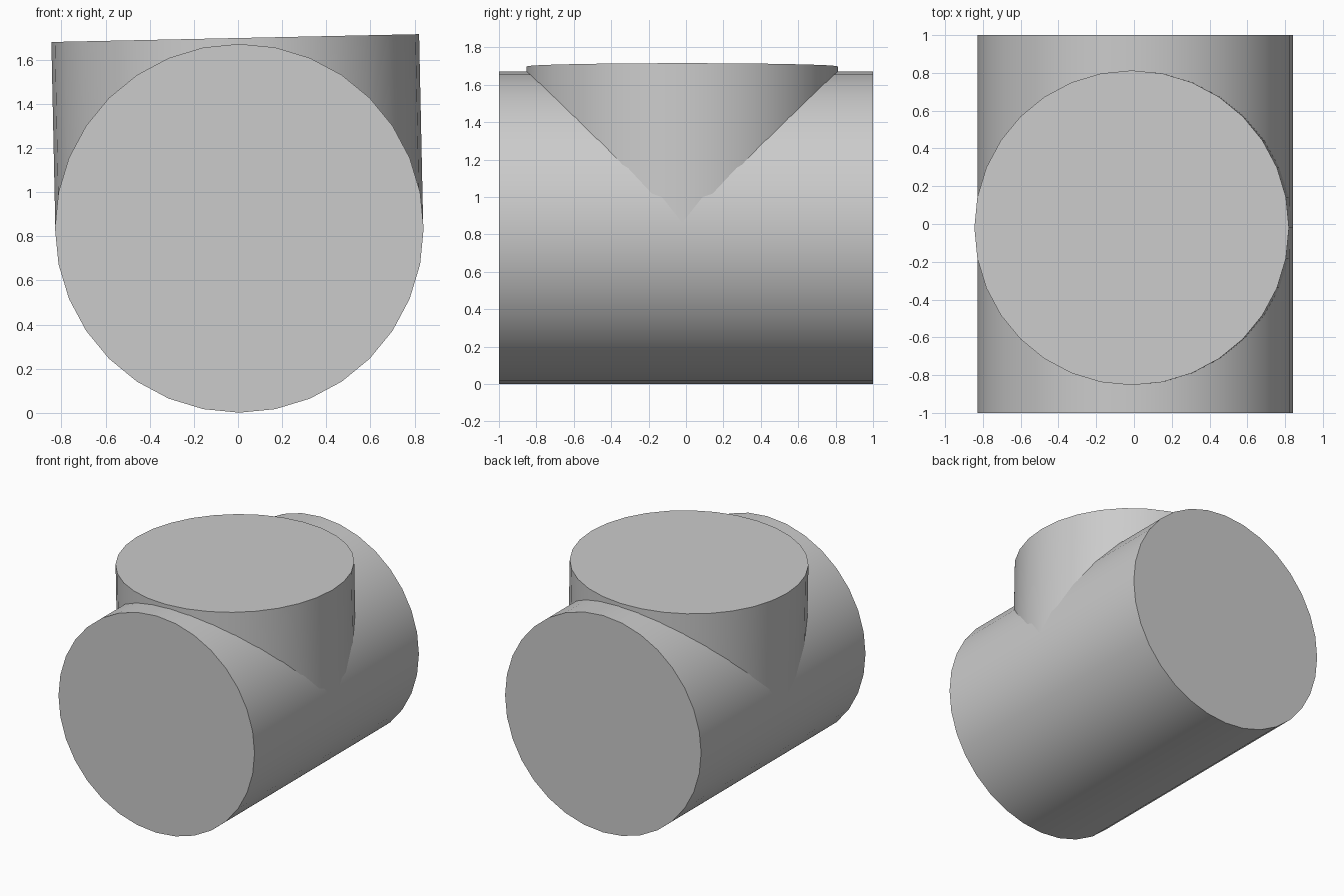
import bpy
import math
from mathutils import Matrix, Vector

cube = bpy.data.objects.get("Cube")
if cube:
    bpy.data.objects.remove(cube, do_unlink=True)

SIDES = 32

grey = bpy.data.materials.new("light_grey")
grey.use_nodes = True
colour = (0.6, 0.6, 0.6, 1)
grey.diffuse_color = colour
grey.node_tree.nodes["Principled BSDF"].inputs["Base Color"].default_value = colour


def pipe(name, radius, depth, location, rotation):
    """Capped cylinder with smooth sides and sharp rims."""
    bpy.ops.mesh.primitive_cylinder_add(
        vertices=SIDES, radius=radius, depth=depth,
        location=location, rotation=rotation)
    obj = bpy.context.object
    obj.name = name
    obj.data.materials.append(grey)
    bpy.ops.object.shade_smooth_by_angle(angle=math.radians(30))
    return obj


# Main pipe, lying front to back
pipe("main_pipe", 0.835, 2.0, (0.006, 0, 0.836), (math.pi / 2, 0, 0))

# Branch pipe, rising from the middle with a slight sideways lean
lean = math.radians(-1.22)
depth = 0.847
top = Vector((-0.0125, -0.02, 1.6975))
axis = Matrix.Rotation(lean, 3, "Y") @ Vector((0, 0, 1))
pipe("branch_pipe", 0.833, depth, top - axis * depth / 2, (0, lean, 0))
